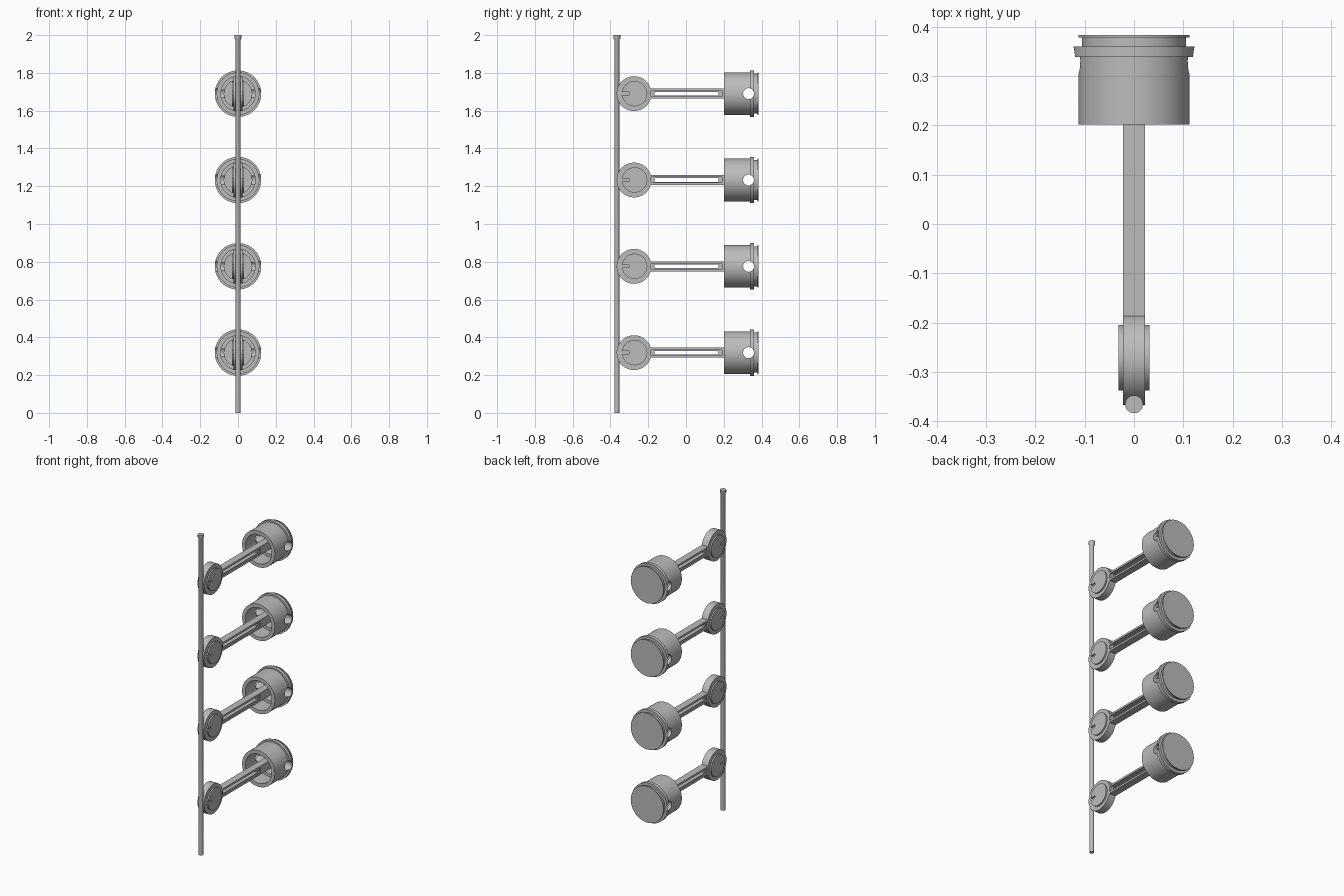
import bpy, bmesh, math
from mathutils import Matrix, Vector

old = bpy.data.objects.get("Cube")
if old:
    bpy.data.objects.remove(old, do_unlink=True)

steel = bpy.data.materials.new("brushed steel grey")
steel.use_nodes = True
GREY = (0.5, 0.5, 0.5, 1)
steel.diffuse_color = GREY
steel.node_tree.nodes["Principled BSDF"].inputs["Base Color"].default_value = GREY

AXIS_X = Matrix.Rotation(math.pi / 2, 4, 'Y')


def finish(name, bm):
    bmesh.ops.recalc_face_normals(bm, faces=bm.faces)
    mesh = bpy.data.meshes.new(name)
    bm.to_mesh(mesh)
    bm.free()
    mesh.materials.append(steel)
    ob = bpy.data.objects.new(name, mesh)
    bpy.context.collection.objects.link(ob)
    return ob


def cylinder(name, radius, length, centre, rot=Matrix(), segments=64):
    bm = bmesh.new()
    bmesh.ops.create_cone(bm, cap_ends=True, segments=segments, radius1=radius,
                          radius2=radius, depth=length,
                          matrix=Matrix.Translation(centre) @ rot)
    return finish(name, bm)


def box(name, size, centre):
    bm = bmesh.new()
    bmesh.ops.create_cube(bm, size=1, matrix=Matrix.Translation(centre)
                          @ Matrix.Diagonal((*size, 1)))
    return finish(name, bm)


def lathe(name, profile, axis, segments=64):
    """Revolve (radius, height) points around the given axis."""
    bm = bmesh.new()
    axis = Vector(axis)
    verts = [bm.verts.new(Vector((r, 0, 0)) + axis * h) for r, h in profile]
    edges = [bm.edges.new(pair) for pair in zip(verts, verts[1:])]
    bmesh.ops.spin(bm, geom=verts + edges, cent=(0, 0, 0), axis=axis,
                   angle=math.tau, steps=segments)
    bmesh.ops.remove_doubles(bm, verts=bm.verts, dist=1e-5)
    return finish(name, bm)


def combine(ob, tool, operation='DIFFERENCE'):
    mod = ob.modifiers.new("shape", 'BOOLEAN')
    mod.operation, mod.object, mod.solver = operation, tool, 'EXACT'
    activate(ob)
    bpy.ops.object.modifier_apply(modifier=mod.name)
    bpy.data.objects.remove(tool, do_unlink=True)


def activate(ob):
    bpy.ops.object.select_all(action='DESELECT')
    ob.select_set(True)
    bpy.context.view_layer.objects.active = ob


def smooth(ob):
    activate(ob)
    bpy.ops.object.shade_smooth_by_angle(angle=math.radians(30))


PIN_Y, PIN_R, BIG_Y = 0.331, 0.029, -0.275

# Piston: hollow skirt with a stepped bore, a ring land and a thin crown
piston = lathe("piston", [
    (0, 0.384), (0.113, 0.384), (0.113, 0.379), (0.106, 0.379), (0.106, 0.36),
    (0.123, 0.36), (0.123, 0.339), (0.113, 0.339), (0.113, 0.202),
    (0.091, 0.202), (0.091, 0.31), (0.073, 0.31), (0.073, 0.369), (0, 0.369)],
    (0, 1, 0))
combine(piston, cylinder("pin_cutter", PIN_R, 0.4, (0, PIN_Y, 0), AXIS_X, 40))

# Connecting rod: beam with a big end and an eye around the pin
rod = box("connecting_rod", (0.044, 0.55, 0.053), (0, 0.035, 0))
combine(rod, cylinder("big_end", 0.092, 0.045, (0, BIG_Y, 0), AXIS_X), 'UNION')
combine(rod, cylinder("eye", 0.037, 0.0435, (0, PIN_Y, 0), AXIS_X), 'UNION')
combine(rod, cylinder("eye_cutter", PIN_R, 0.2, (0, PIN_Y, 0), AXIS_X, 40))
# Recessed web on both sides, then the long slot through it
for side in (-1, 1):
    combine(rod, box("web_cutter", (0.02, 0.375, 0.029), (side * 0.024, 0.003, 0)))
combine(rod, box("slot_cutter", (0.2, 0.34, 0.019), (0, 0.003, 0)))

# Crank journal: raised disc on both sides with a key groove
journal = cylinder("crank_journal", 0.067, 0.062, (0, -0.272, 0), AXIS_X)
for side in (-1, 1):
    combine(journal, box("key_cutter", (0.018, 0.046, 0.015),
                         (side * 0.031, -0.325, 0)))

# Repeat the assembly up the shaft
HEIGHTS = [0.319 + 0.457 * i for i in range(4)]
for part in (piston, rod, journal):
    smooth(part)
    for i, z in enumerate(HEIGHTS):
        ob = part if i == 0 else part.copy()
        if i:
            bpy.context.collection.objects.link(ob)
        ob.name = f"{part.name.split('.')[0]}_{i + 1}" if i else part.name
        ob.location.z = z

# Shaft with a wider cap at its top
shaft = lathe("crankshaft", [
    (0, 0), (0.0135, 0), (0.0135, 1.975), (0.018, 1.983), (0.018, 2), (0, 2)],
    (0, 0, 1), 32)
shaft.location.y = -0.366
smooth(shaft)
